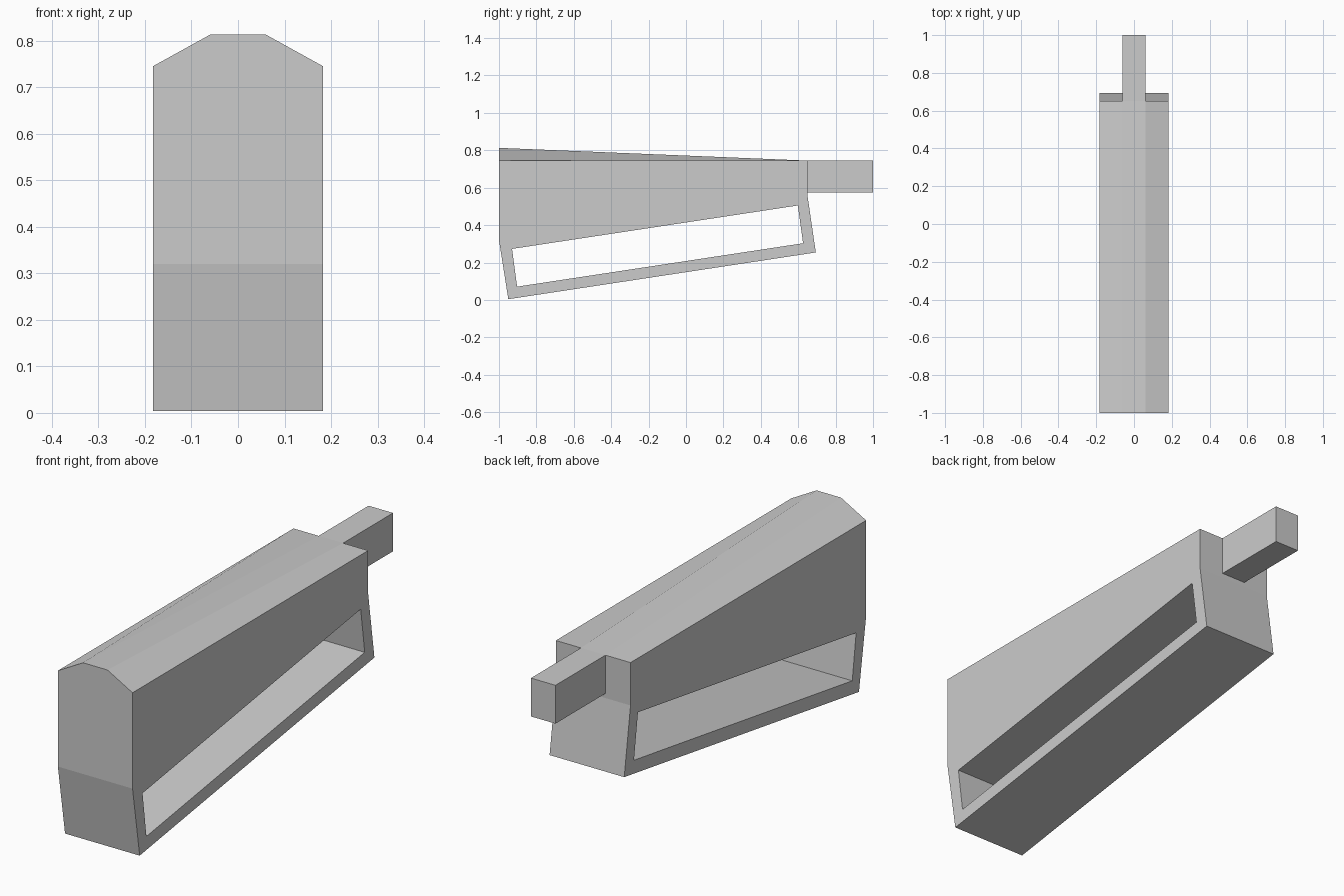
import bpy
import bmesh

cube = bpy.data.objects.get("Cube")
if cube:
    bpy.data.objects.remove(cube)

grey = bpy.data.materials.new("light grey")
grey.use_nodes = True
COLOUR = (0.6, 0.6, 0.6, 1)
grey.diffuse_color = COLOUR
grey.node_tree.nodes["Principled BSDF"].inputs["Base Color"].default_value = COLOUR

HALF, RIDGE = 0.183, 0.06      # half widths of the body and of its flat crest
TOP, CREST = 0.745, 0.813


def finish(name, bm):
    bmesh.ops.recalc_face_normals(bm, faces=bm.faces)
    mesh = bpy.data.meshes.new(name)
    bm.to_mesh(mesh)
    bm.free()
    mesh.materials.append(grey)
    obj = bpy.data.objects.new(name, mesh)
    bpy.context.collection.objects.link(obj)
    return obj


# Side profile (y, z): outer outline, then the slanted through opening
outline = [(-1, TOP), (-1, 0.32), (-0.95, 0.004), (0.694, 0.254),
           (0.65, 0.555), (0.65, TOP)]
opening = [(-0.93, 0.273), (-0.903, 0.071), (0.626, 0.303), (0.598, 0.505)]

# Body: the profile swept across the width, with the front top raised to a crest
bm = bmesh.new()
sections = []
for x in (-HALF, -RIDGE, RIDGE, HALF):
    ring = [bm.verts.new((x, y, z)) for y, z in outline]
    hole = [bm.verts.new((x, y, z)) for y, z in opening]
    if abs(x) < HALF:
        ring[0].co.z = CREST
    sections.append((ring, hole))

for near, far in zip(sections, sections[1:]):
    for a, b in zip(near, far):
        for i in range(len(a)):
            bm.faces.new((a[i - 1], a[i], b[i], b[i - 1]))

# Side walls around the opening: upper panel, front post, bottom rail, rear post
for o, h in (sections[0], sections[-1]):
    bm.faces.new((o[0], o[1], h[0], h[3], o[4], o[5]))
    for i in range(3):
        bm.faces.new((o[i + 1], o[i + 2], h[i + 1], h[i]))
finish("body", bm)

# Rear bar, flush with the top of the body
bm = bmesh.new()
bmesh.ops.create_cube(bm, size=1)
bmesh.ops.scale(bm, vec=(2 * RIDGE, 0.35, 0.17), verts=bm.verts)
bar = finish("rear_bar", bm)
bar.location = (0, 0.825, TOP - 0.085)
